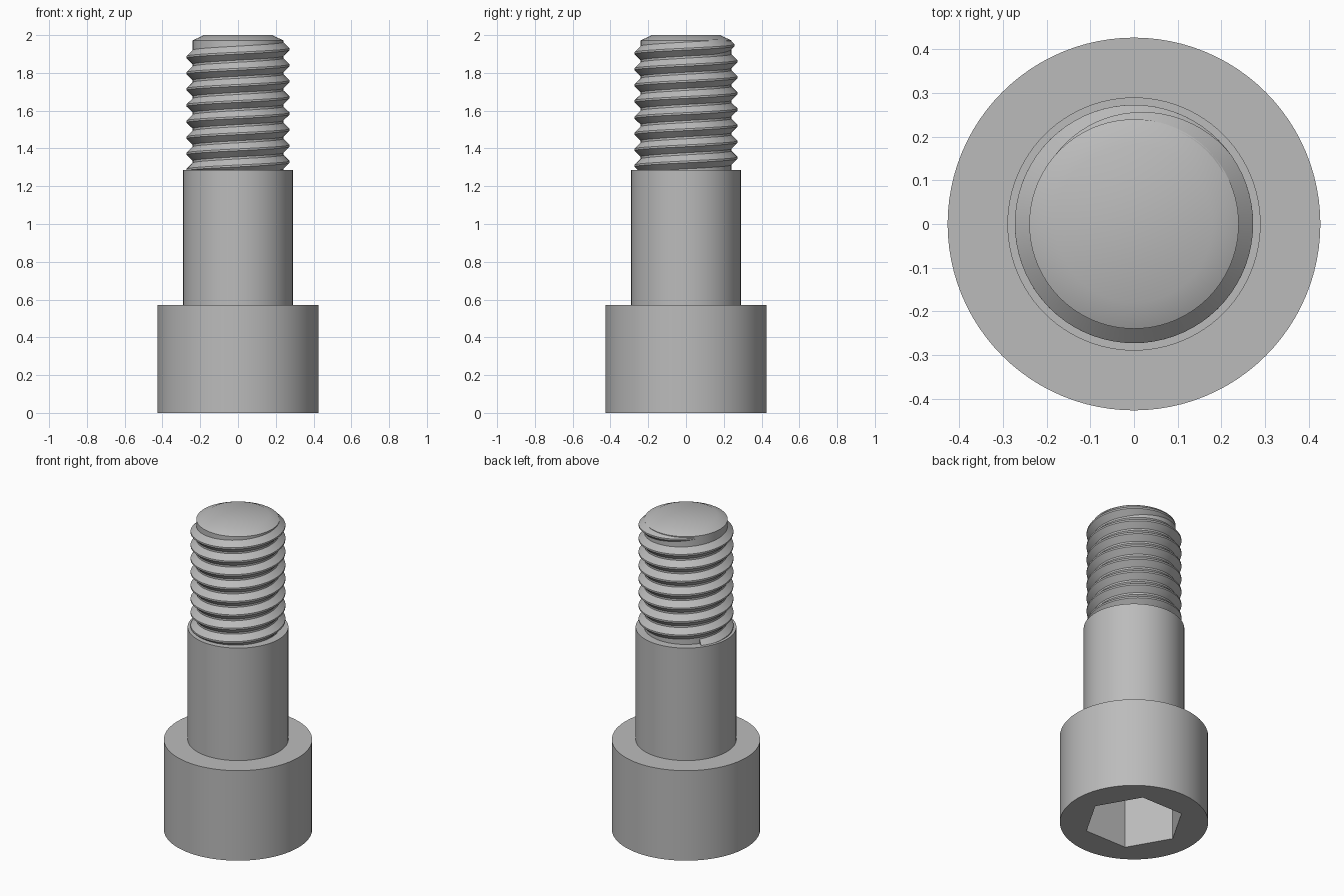
import bpy
import bmesh
from math import sin, cos, radians, pi

cube = bpy.data.objects.get("Cube")
if cube:
    bpy.data.objects.remove(cube, do_unlink=True)

# One plain steel colour
steel = bpy.data.materials.new("grey_steel")
steel.use_nodes = True
GREY = (0.5, 0.5, 0.5, 1)
steel.diffuse_color = GREY
steel.node_tree.nodes["Principled BSDF"].inputs["Base Color"].default_value = GREY

SEGMENTS = 96
SOCKET_APOTHEM = 0.252
CORE_RADIUS = 0.24
CREST_RADIUS = 0.273
PITCH = 0.0853


def hexagon(angle):
    """Radius of the socket wall at an angle, with a corner on the x axis."""
    return SOCKET_APOTHEM / cos(angle % (pi / 3) - pi / 6)


def bridge(bm, a, b, closed):
    """Join two equal rows of vertices with quads."""
    count = len(a)
    for i in range(count if closed else count - 1):
        j = (i + 1) % count
        bm.faces.new((a[i], a[j], b[j], b[i]))


def finish(bm, name):
    bmesh.ops.recalc_face_normals(bm, faces=bm.faces[:])
    mesh = bpy.data.meshes.new(name)
    bm.to_mesh(mesh)
    bm.free()
    mesh.materials.append(steel)
    obj = bpy.data.objects.new(name, mesh)
    bpy.context.collection.objects.link(obj)
    bpy.ops.object.select_all(action="DESELECT")
    obj.select_set(True)
    bpy.context.view_layer.objects.active = obj
    bpy.ops.object.shade_smooth_by_angle(angle=radians(30))
    return obj


def lathe(name, profile):
    """Closed turned solid; a profile radius may be a function of angle."""
    bm = bmesh.new()
    rings = []
    for radius, z in profile:
        ring = []
        for i in range(SEGMENTS):
            a = 2 * pi * i / SEGMENTS
            r = radius(a) if callable(radius) else radius
            ring.append(bm.verts.new((r * cos(a), r * sin(a), z)))
        rings.append(ring)
    for lower, upper in zip(rings, rings[1:]):
        bridge(bm, lower, upper, True)
    bm.faces.new(rings[0])
    bm.faces.new(rings[-1])
    return finish(bm, name)


# Screw body: socket floor, socket wall, head, shoulder, core, chamfered tip
lathe("screw_body", [
    (hexagon, 0.34), (hexagon, 0), (0.427, 0), (0.427, 0.572),
    (0.29, 0.572), (0.29, 1.287), (CORE_RADIUS, 1.287),
    (CORE_RADIUS, 1.972), (0.18, 2.0),
])


# Right-handed thread that runs out into the core near the tip
def thread(name, steps=72):
    bm = bmesh.new()
    fade_start, end = radians(38), radians(145)
    start = -2 * pi * 7.6
    total = int((end - start) / (2 * pi) * steps)
    rows = []
    for i in range(total + 1):
        a = start + (end - start) * i / total
        height = min(1, (end - a) / (end - fade_start))
        crest = CORE_RADIUS - 0.002 + (CREST_RADIUS - CORE_RADIUS + 0.002) * height
        half_root = 0.008 + 0.033 * height
        z = 1.926 + PITCH * a / (2 * pi)
        section = [(CORE_RADIUS - 0.004, -half_root), (crest, -0.005),
                   (crest, 0.005), (CORE_RADIUS - 0.004, half_root)]
        rows.append([bm.verts.new((r * cos(a), r * sin(a), z + dz))
                     for r, dz in section])
    for a, b in zip(rows, rows[1:]):
        bridge(bm, a, b, True)
    bm.faces.new(rows[0])
    bm.faces.new(rows[-1])
    return finish(bm, name)


thread("screw_thread")
